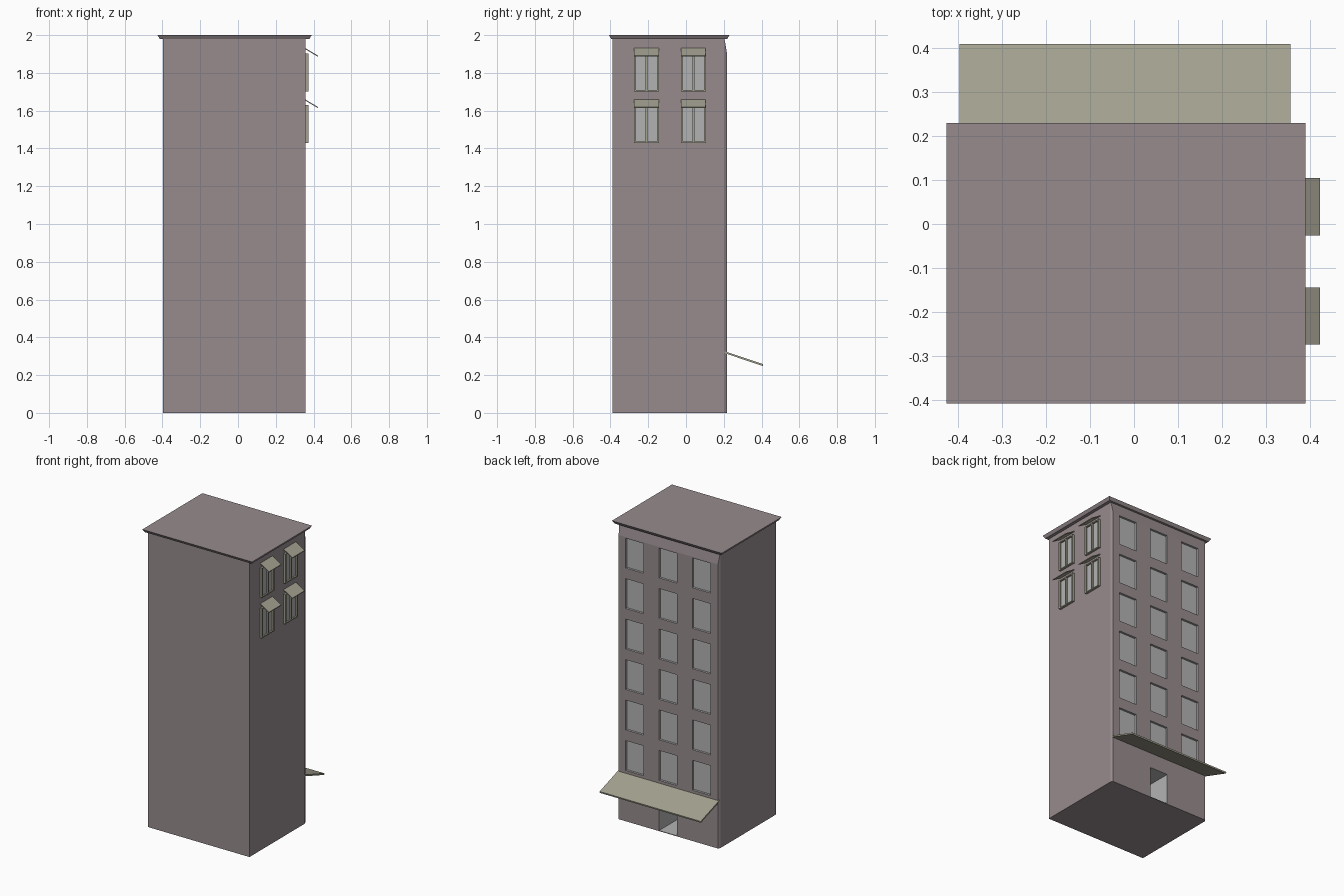
import bpy, bmesh

if "Cube" in bpy.data.objects:
    bpy.data.objects.remove(bpy.data.objects["Cube"])

def material(name, rgb):
    m = bpy.data.materials.new(name)
    m.diffuse_color = (*rgb, 1)
    m.use_nodes = True
    m.node_tree.nodes["Principled BSDF"].inputs["Base Color"].default_value = m.diffuse_color
    return m

WALL = material("wall", (0.31, 0.26, 0.27))
GLASS = material("glass", (0.45, 0.45, 0.45))
OLIVE = material("olive", (0.37, 0.36, 0.28))

def add_object(name, bm, *mats):
    bmesh.ops.recalc_face_normals(bm, faces=bm.faces)
    me = bpy.data.meshes.new(name)
    bm.to_mesh(me)
    bm.free()
    for m in mats:
        me.materials.append(m)
    ob = bpy.data.objects.new(name, me)
    bpy.context.collection.objects.link(ob)
    return ob

def box(bm, x0, x1, y0, y1, z0, z1, index=0):
    v = [bm.verts.new((x, y, z)) for x in (x0, x1) for y in (y0, y1) for z in (z0, z1)]
    for f in ((0, 1, 3, 2), (4, 6, 7, 5), (0, 4, 5, 1), (2, 3, 7, 6), (0, 2, 6, 4), (1, 5, 7, 3)):
        bm.faces.new([v[i] for i in f]).material_index = index

def prism(bm, points):
    # two matching loops of points joined into a solid
    a, b = [[bm.verts.new(p) for p in loop] for loop in points]
    bm.faces.new(a)
    bm.faces.new(b)
    for i in range(len(a)):
        j = (i + 1) % len(a)
        bm.faces.new((a[i], a[j], b[j], b[i]))

X0, X1, Y0, Y1, YF = -0.397, 0.357, -0.388, 0.203, 0.216
ROWS = [0.342 + 0.272 * i for i in range(6)]
COLS = (-0.266, -0.018, 0.23)

# tower body with slightly raised, bevelled facade
bm = bmesh.new()
plan = [(X0, Y0), (X1, Y0), (X1, Y1), (X1 - 0.008, YF), (X0 + 0.008, YF), (X0, Y1)]
lo = [bm.verts.new((x, y, 0)) for x, y in plan]
hi = [bm.verts.new((x, y, 1.91 if y == YF else 1.985)) for x, y in plan]
bm.faces.new(lo)
bm.faces.new((hi[0], hi[1], hi[2], hi[5]))
bm.faces.new((hi[2], hi[3], hi[4], hi[5]))
for i in range(6):
    j = (i + 1) % 6
    bm.faces.new((lo[i], lo[j], hi[j], hi[i]))
body = add_object("tower_body", bm, WALL, GLASS)

# window and doorway recesses
bm = bmesh.new()
for x in COLS:
    for z in ROWS:
        box(bm, x - 0.067, x + 0.067, 0.202, 0.25, z, z + 0.2, 1)
box(bm, -0.085, 0.049, 0.0, 0.25, 0.004, 0.21, 1)
cutter = add_object("opening_cutter", bm, WALL, GLASS)
cutter.hide_render = True
cutter.hide_set(True)
mod = body.modifiers.new("openings", "BOOLEAN")
mod.operation = "DIFFERENCE"
mod.solver = "EXACT"
mod.object = cutter

# flared roof slab
bm = bmesh.new()
rect = lambda d, z: [(-0.426 + d, -0.408 + d, z), (0.39 - d, -0.408 + d, z),
                     (0.39 - d, 0.23 - d, z), (-0.426 + d, 0.23 - d, z)]
prism(bm, [rect(0.012, 1.98), rect(0, 2.0)])
add_object("roof_slab", bm, WALL)

# entrance canopy
bm = bmesh.new()
side = [(0.205, 0.316), (0.205, 0.326), (0.409, 0.258), (0.407, 0.248)]
prism(bm, [[(x, y, z) for y, z in side] for x in (-0.396, 0.356)])
add_object("entrance_canopy", bm, OLIVE)

# side windows: framed double panes with small awnings
frames, panes, awnings = bmesh.new(), bmesh.new(), bmesh.new()
for y in (-0.209, 0.039):
    for z in ROWS[4:]:
        z0, z1 = z, z + 0.2
        for s in (-0.061, 0, 0.061):
            box(frames, X1 - 0.002, 0.372, y + s - 0.005, y + s + 0.005, z0, z1)
        for zz in (z0, z1 - 0.007):
            box(frames, X1 - 0.002, 0.371, y - 0.06, y + 0.06, zz, zz + 0.007)
        box(panes, X1 - 0.002, 0.361, y - 0.06, y + 0.06, z0 + 0.002, z1 - 0.002)
        side = [(X1 - 0.002, z0 + 0.224), (X1 - 0.002, z0 + 0.23), (0.423, z0 + 0.19), (0.422, z0 + 0.184)]
        prism(awnings, [[(x, yy, h) for x, h in side] for yy in (y - 0.065, y + 0.065)])
add_object("side_window_frames", frames, OLIVE)
add_object("side_window_panes", panes, GLASS)
add_object("side_window_awnings", awnings, OLIVE)
